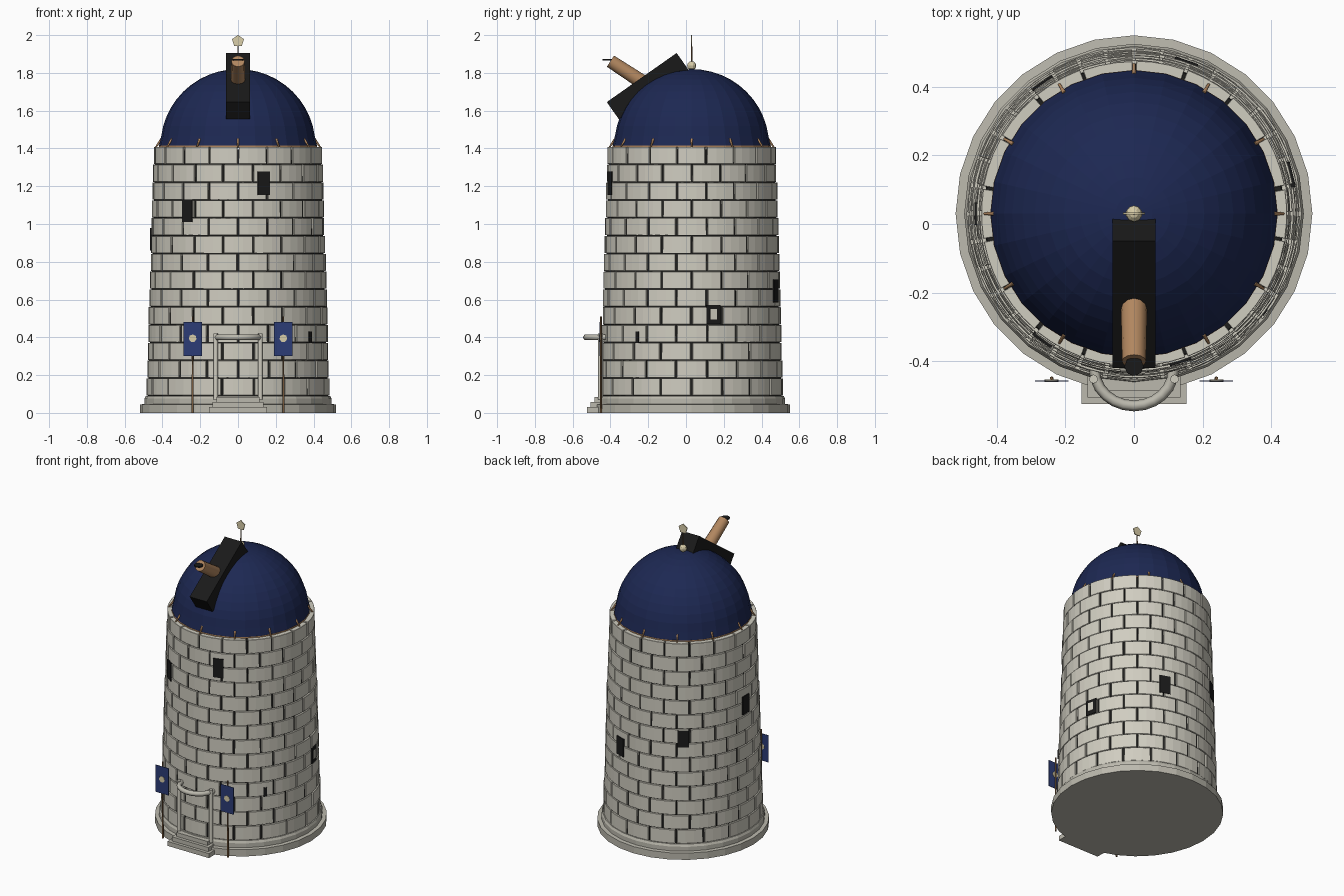
import bpy, bmesh, math, random
from math import sin, cos, radians, pi
from mathutils import Vector, Matrix

random.seed(4)
CY = 0.03  # tower axis

cube = bpy.data.objects.get("Cube")
if cube:
    bpy.data.objects.remove(cube, do_unlink=True)


def material(name, rgb):
    m = bpy.data.materials.new(name)
    m.use_nodes = True
    m.diffuse_color = (*rgb, 1)
    bsdf = next(n for n in m.node_tree.nodes if n.type == 'BSDF_PRINCIPLED')
    bsdf.inputs["Base Color"].default_value = (*rgb, 1)
    return m


STONE = material("pale stone", (0.63, 0.61, 0.53))
BASE = material("grey stone", (0.50, 0.485, 0.42))
MORTAR = material("dark mortar", (0.014, 0.014, 0.013))
BLUE = material("dome blue", (0.012, 0.021, 0.085))
FLAG = material("flag blue", (0.025, 0.045, 0.18))
BLACK = material("black", (0.010, 0.010, 0.010))
WOOD = material("copper wood", (0.44, 0.24, 0.115))
POLE = material("pole brown", (0.20, 0.11, 0.05))
CREAM = material("cream", (0.70, 0.62, 0.40))


def finish(name, bm, mat, matrix=None):
    bmesh.ops.recalc_face_normals(bm, faces=bm.faces)
    me = bpy.data.meshes.new(name)
    bm.to_mesh(me)
    bm.free()
    me.materials.append(mat)
    ob = bpy.data.objects.new(name, me)
    if matrix:
        ob.matrix_world = matrix
    bpy.context.collection.objects.link(ob)
    return ob


def box(name, mat, size, matrix):
    bm = bmesh.new()
    bmesh.ops.create_cube(bm, size=1)
    bmesh.ops.scale(bm, vec=size, verts=bm.verts)
    return finish(name, bm, mat, matrix)


def rod(name, mat, a, b, r1, r2, sides=8):
    """Straight, optionally tapered rod from a to b, with round sides and flat ends."""
    a, b = Vector(a), Vector(b)
    bm = bmesh.new()
    bmesh.ops.create_cone(bm, cap_ends=True, segments=sides, radius1=r1,
                          radius2=r2, depth=(b - a).length)
    for f in bm.faces:
        f.smooth = len(f.verts) == 4
    for e in bm.edges:
        e.smooth = all(f.smooth for f in e.link_faces)
    turn = (b - a).to_track_quat('Z', 'Y').to_matrix().to_4x4()
    return finish(name, bm, mat, Matrix.Translation((a + b) / 2) @ turn)


def lathe(name, mat, profile, sides):
    """Revolve (radius, height) pairs around the tower axis, capping the ends."""
    bm = bmesh.new()
    rings = [[bm.verts.new((r * cos(2 * pi * i / sides), CY + r * sin(2 * pi * i / sides), z))
              for i in range(sides)] for r, z in profile]
    for lo, hi in zip(rings, rings[1:]):
        for i in range(sides):
            j = (i + 1) % sides
            bm.faces.new((lo[i], lo[j], hi[j], hi[i]))
    bm.faces.new(rings[0])
    bm.faces.new(rings[-1])
    return finish(name, bm, mat)


def on_wall(az, r, z):
    """Placement on the wall with local -Y pointing outwards."""
    a = radians(az)
    return Matrix.Translation((r * cos(a), CY + r * sin(a), z)) @ Matrix.Rotation(a + pi / 2, 4, 'Z')


def wall_radius(z):
    return 0.485 - 0.04 * (z - 0.09) / 1.32


# Round base and plinth
lathe("base", BASE, [(0.52, 0), (0.52, 0.045), (0.49, 0.047)], 28)
lathe("plinth", BASE, [(0.495, 0.045), (0.495, 0.075), (0.488, 0.09)], 28)

# Dark core seen through the joints
lathe("mortar_core", MORTAR, [(0.476, 0.08), (0.436, 1.395)], 54)

# Courses of curved stone blocks
ROWS, BLOCKS, ARC = 14, 18, 3
row_h = 1.32 / ROWS
bm = bmesh.new()
for row in range(ROWS):
    z0 = 0.09 + row * row_h + 0.002
    z1 = z0 + row_h - 0.004
    radius = wall_radius((z0 + z1) / 2)
    for k in range(BLOCKS):
        r = radius + random.uniform(-0.002, 0.002)
        start = 2 * pi * (k + 0.5 * (row % 2)) / BLOCKS + 0.011
        span = 2 * pi / BLOCKS - 0.022 + random.uniform(-0.006, 0.006)
        sections = []
        for s in range(ARC + 1):
            a = start + span * s / ARC
            sections.append([bm.verts.new((q * cos(a), CY + q * sin(a), z))
                             for q, z in ((r - 0.05, z0), (r, z0), (r, z1), (r - 0.05, z1))])
        for p, q in zip(sections, sections[1:]):
            for i in range(4):
                j = (i + 1) % 4
                bm.faces.new((p[i], p[j], q[j], q[i]))
        bm.faces.new(sections[0])
        bm.faces.new(sections[-1])
blocks = finish("wall_blocks", bm, STONE)
bevel = blocks.modifiers.new("worn_edges", 'BEVEL')
bevel.width = 0.0015
bevel.segments = 1
bevel.limit_method = 'ANGLE'
bevel.angle_limit = radians(40)

# Window slits: azimuth, height, width, tallness
for az, z, w, h in ((-72.5, 1.215, 0.066, 0.125), (-126, 1.07, 0.066, 0.12),
                    (14, 0.52, 0.075, 0.10), (71, 0.645, 0.07, 0.12),
                    (125, 0.78, 0.07, 0.11), (180, 0.92, 0.066, 0.12),
                    (-37, 0.40, 0.022, 0.06)):
    box("window", BLACK, (w, 0.04, h), on_wall(az, wall_radius(z) - 0.015, z))
box("loose_stone", STONE, (0.036, 0.04, 0.055), on_wall(14, wall_radius(0.52) - 0.011, 0.522))

# Dome with a wooden rim and pegs
lathe("dome_rim", WOOD, [(0.40, 1.405), (0.419, 1.407), (0.419, 1.416), (0.40, 1.417)], 28)
curve = [(0.41 * cos(pi / 2 * t / 12), 1.412 + 0.408 * sin(pi / 2 * t / 12)) for t in range(1, 12)]
lathe("dome", BLUE, [(0.418, 1.415)] + curve + [(0.004, 1.82)], 28)
for k in range(12):
    a = 2 * pi * k / 12
    rod("rim_peg", WOOD, (0.405 * cos(a), CY + 0.405 * sin(a), 1.45),
        (0.436 * cos(a), CY + 0.436 * sin(a), 1.405), 0.007, 0.004, 6)

# Tilted observation slot
tilt = math.atan2(0.26, 0.37)
box("dome_slot", BLACK, (0.126, 0.452, 0.111),
    Matrix.Translation((0, -0.2025, 1.73)) @ Matrix.Rotation(tilt, 4, 'X'))

# Telescope
rod("telescope_tube", WOOD, (0, -0.16, 1.705), (0, -0.40, 1.862), 0.04, 0.035, 12)
rod("telescope_lens", BLACK, (0, -0.415, 1.866), (0, -0.415, 1.874), 0.028, 0.028, 8)

# Finial
bm = bmesh.new()
bmesh.ops.create_uvsphere(bm, u_segments=10, v_segments=6, radius=0.024)
finish("finial_ball", bm, CREAM, Matrix.Translation((0, CY, 1.838)))
rod("finial_rod", POLE, (0, CY, 1.84), (0, CY, 1.95), 0.004, 0.003, 6)
rod("finial_plate", CREAM, (0, CY - 0.003, 1.968), (0, CY + 0.003, 1.968), 0.033, 0.033, 5)

# Entrance steps
for depth, half, top in ((0.525, 0.153, 0.03), (0.505, 0.135, 0.058), (0.485, 0.115, 0.085)):
    box("entrance_step", BASE, (2 * half, depth - 0.38, top),
        Matrix.Translation((0, -(depth + 0.38) / 2, top / 2)))

# Curved stone canopy bar on two posts
cu = bpy.data.curves.new("canopy_bar", 'CURVE')
cu.dimensions = '3D'
cu.bevel_depth = 0.016
cu.bevel_resolution = 1
cu.use_fill_caps = True
path = cu.splines.new('POLY')
path.points.add(12)
for i, p in enumerate(path.points):
    a = pi + pi * i / 12
    p.co = (0.115 * cos(a), -0.425 + 0.105 * sin(a), 0.40, 1)
cu.materials.append(BASE)
bpy.context.collection.objects.link(bpy.data.objects.new("canopy_bar", cu))

for side in (-1, 1):
    rod("door_post", STONE, (side * 0.118, -0.452, 0.07), (side * 0.118, -0.452, 0.42), 0.013, 0.013)
    # Banner on a pole with a small emblem on both faces
    x = side * 0.24
    rod("banner_pole", POLE, (x, -0.45, 0), (x, -0.45, 0.51), 0.006, 0.005, 6)
    box("banner", FLAG, (0.098, 0.003, 0.18), Matrix.Translation((x, -0.457, 0.39)))
    rod("banner_emblem", CREAM, (x, -0.453, 0.395), (x, -0.461, 0.395), 0.021, 0.021, 7)
